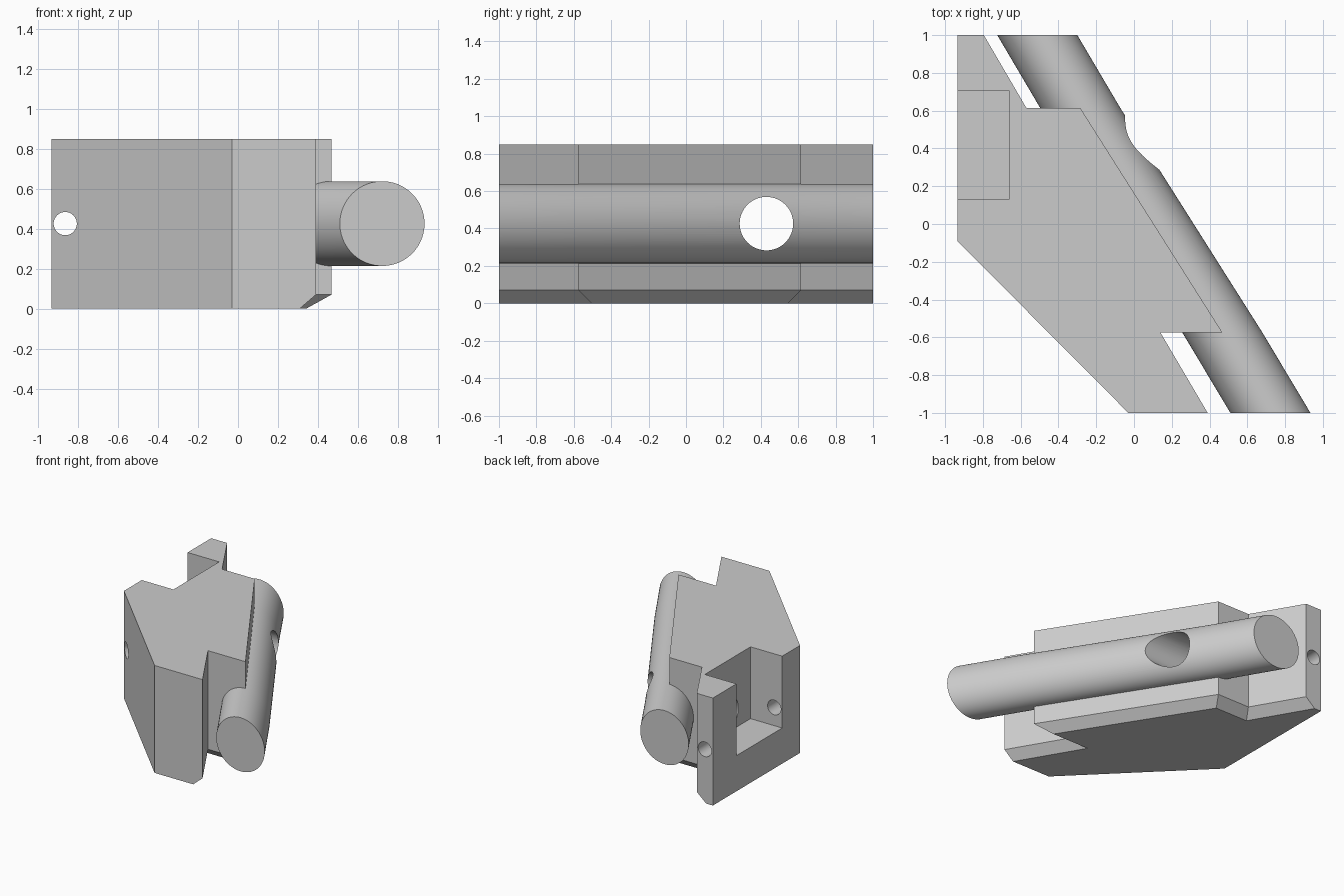
import bpy, bmesh, math
from mathutils import Vector, Matrix
from mathutils.geometry import intersect_line_line

if "Cube" in bpy.data.objects:
    bpy.data.objects.remove(bpy.data.objects["Cube"])

HEIGHT, MID_Z, CHAMFER = 0.85, 0.426, 0.07

grey = bpy.data.materials.new("plain_grey")
grey.use_nodes = True
grey.diffuse_color = (0.6, 0.6, 0.6, 1)
grey.node_tree.nodes["Principled BSDF"].inputs["Base Color"].default_value = (0.6, 0.6, 0.6, 1)


def finish(bm, name):
    bmesh.ops.recalc_face_normals(bm, faces=bm.faces[:])
    mesh = bpy.data.meshes.new(name)
    bm.to_mesh(mesh)
    bm.free()
    obj = bpy.data.objects.new(name, mesh)
    obj.data.materials.append(grey)
    bpy.context.collection.objects.link(obj)
    return obj


def loft(name, rings):
    """Join equal closed rings of points and cap both ends."""
    bm = bmesh.new()
    loops = [[bm.verts.new(p) for p in ring] for ring in rings]
    n = len(loops[0])
    for a, b in zip(loops, loops[1:]):
        for i in range(n):
            j = (i + 1) % n
            bm.faces.new((a[i], a[j], b[j], b[i]))
    bm.faces.new(loops[0])
    bm.faces.new(loops[-1])
    return finish(bm, name)


def bore(name, radius, centre, axis):
    bm = bmesh.new()
    turn = Vector((0, 0, 1)).rotation_difference(Vector(axis)).to_matrix().to_4x4()
    bmesh.ops.create_cone(bm, cap_ends=True, segments=64, radius1=radius, radius2=radius,
                          depth=3, matrix=Matrix.Translation(centre) @ turn)
    return finish(bm, name)


def inset(points, edges, amount):
    """Move the chosen edges of a clockwise outline inwards."""
    n = len(points)
    lines = []
    for i in range(n):
        a, b = points[i], points[(i + 1) % n]
        d = (b - a).normalized()
        shift = Vector((d.y, -d.x, 0)) * (amount if i in edges else 0)
        lines.append((a + shift, b + shift))
    return [intersect_line_line(*lines[i - 1], *lines[i])[0] for i in range(n)]


# Block: stepped outline, chamfered underneath along the rod side
outline = [Vector((x, y, 0)) for x, y in (
    (-0.935, 1), (-0.795, 1), (-0.57, 0.615), (-0.285, 0.615), (0.468, -0.575),
    (0.14, -0.575), (0.39, -1), (-0.03, -1), (-0.935, -0.09))]
block = loft("block", [
    inset(outline, range(1, 6), CHAMFER),
    [p + Vector((0, 0, CHAMFER)) for p in outline],
    [p + Vector((0, 0, HEIGHT)) for p in outline]])

# Rod: round section in the front plane, swept back along the slanted side
SIDES, RADIUS = 96, 0.212
rod = loft("rod", [
    [(cx + RADIUS * math.cos(t), y, MID_Z + RADIUS * math.sin(t))
     for t in (2 * math.pi * k / SIDES for k in range(SIDES))]
    for cx, y in ((0.722, -1), (0.468, -0.575), (-0.285, 0.615), (-0.512, 1))])

# Cutters: pocket open to the left and top, cross bore, small pin hole
bm = bmesh.new()
low, high = Vector((-1.2, 0.133, 0.282)), Vector((-0.658, 0.705, 1.2))
bmesh.ops.create_cube(bm, size=1, matrix=Matrix.Translation((low + high) / 2)
                      @ Matrix.Diagonal((*(high - low), 1)))
pocket = finish(bm, "pocket_cutter")
cross_bore = bore("cross_bore_cutter", 0.143, (0, 0.43, MID_Z), (1, 0, 0))
pin_hole = bore("pin_hole_cutter", 0.058, (-0.865, 0, MID_Z), (0, 1, 0))


def cut(obj, cutters):
    bpy.ops.object.select_all(action="DESELECT")
    bpy.context.view_layer.objects.active = obj
    obj.select_set(True)
    for c in cutters:
        mod = obj.modifiers.new(c.name, "BOOLEAN")
        mod.operation = "DIFFERENCE"
        mod.solver = "EXACT"
        mod.object = c
        bpy.ops.object.modifier_apply(modifier=mod.name)
    bpy.ops.object.shade_smooth_by_angle(angle=math.radians(30))


cut(block, (pocket, cross_bore, pin_hole))
cut(rod, (cross_bore,))
for c in (pocket, cross_bore, pin_hole):
    bpy.data.objects.remove(c)
